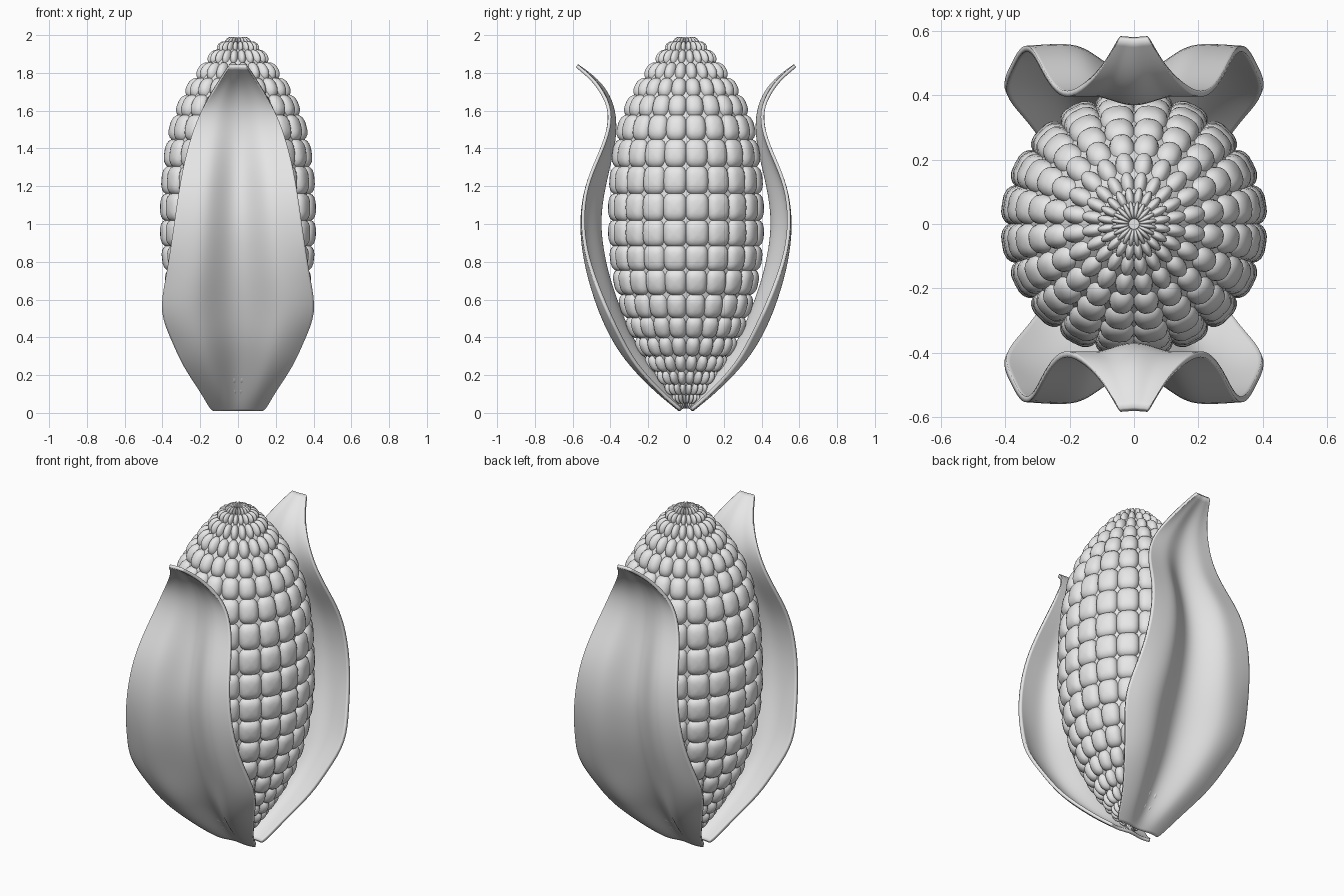
import bpy, bmesh, math
from mathutils import Vector

if "Cube" in bpy.data.objects:
    bpy.data.objects.remove(bpy.data.objects["Cube"])

grey = bpy.data.materials.new("light grey")
grey.diffuse_color = (0.8, 0.8, 0.8, 1)
grey.use_nodes = True
grey.node_tree.nodes["Principled BSDF"].inputs["Base Color"].default_value = grey.diffuse_color


def build(name, verts, faces):
    mesh = bpy.data.meshes.new(name)
    mesh.from_pydata(verts, [], faces)
    mesh.materials.append(grey)
    mesh.shade_smooth()
    obj = bpy.data.objects.new(name, mesh)
    bpy.context.collection.objects.link(obj)
    return obj


# Cob outline: height and outer radius of each kernel ring
RINGS = [(0.03, 0.03), (0.06, 0.07), (0.11, 0.115), (0.17, 0.16), (0.245, 0.21),
         (0.335, 0.262), (0.44, 0.312), (0.555, 0.352), (0.685, 0.385), (0.815, 0.405),
         (0.95, 0.415), (1.09, 0.415), (1.235, 0.408), (1.38, 0.393), (1.52, 0.365),
         (1.64, 0.322), (1.74, 0.27), (1.83, 0.21), (1.905, 0.15), (1.958, 0.10),
         (1.985, 0.055)]
COLUMNS = 20
SIDES = 40

# Core under the kernels
verts, faces = [], []
for k, (z, r) in enumerate(RINGS):
    radius = max(r - 0.035, 0.008)
    height = min(z, 1.96)
    for i in range(SIDES):
        a = math.tau * i / SIDES
        verts.append((radius * math.cos(a), radius * math.sin(a), height))
        if k:
            j = (i + 1) % SIDES
            low, high = (k - 1) * SIDES, k * SIDES
            faces.append((low + i, low + j, high + j, high + i))
faces.append(tuple(range(SIDES))[::-1])
faces.append(tuple(range(len(verts) - SIDES, len(verts))))
build("cob_core", verts, faces)


def soft(v, p):
    return math.copysign(abs(v) ** p, v)


# One ball shared by all kernels
bm = bmesh.new()
bmesh.ops.create_uvsphere(bm, u_segments=16, v_segments=10, radius=1)
bm.verts.index_update()
ball_verts = [v.co.copy() for v in bm.verts]
ball_faces = [[v.index for v in f.verts] for f in bm.faces]
bm.free()

# Kernels: pillow shapes, squarer at the middle and rounder at the ends
verts, faces = [], []
for k, (z, r) in enumerate(RINGS):
    slope = Vector(RINGS[min(k + 1, len(RINGS) - 1)]) - Vector(RINGS[max(k - 1, 0)])
    span = slope.length / (2 if 0 < k < len(RINGS) - 1 else 1)
    slope.normalize()                                   # (dz, dr) along the cob
    power = 1 - 0.38 * math.sin(math.pi * z / 2)
    depth = min(0.05, 0.012 + r * 0.2)
    width = max(r - depth * 0.4, 0.015) * math.sin(math.pi / COLUMNS) * 1.04
    height = span * 0.55
    # shape of one kernel in this ring: sideways, along, outward
    shape = []
    for x, y, h in ball_verts:
        flat = math.hypot(x, y)
        ca, sa = (x / flat, y / flat) if flat > 1e-4 else (0, 0)
        rim = flat ** (0.85 * power + 0.15)
        shape.append((soft(ca, power) * rim * width, soft(sa, power) * rim * height,
                      (soft(h, 0.9) - 1) * depth))
    for c in range(COLUMNS):
        a = math.tau * (c + 0.5) / COLUMNS
        ca, sa = math.cos(a), math.sin(a)
        start = len(verts)
        for s, u, o in shape:
            rad = r + u * slope.y + o * slope.x
            verts.append((ca * rad - sa * s, sa * rad + ca * s, z + u * slope.x - o * slope.y))
        faces.extend([start + i for i in f] for f in ball_faces)
build("kernels", verts, faces)

# Husk rows: height, half width, depth at crease, at fold, at edge
HUSK = [(0.01, 0.14, 0.03, 0.04, 0.03), (0.05, 0.165, 0.065, 0.09, 0.08),
        (0.12, 0.205, 0.115, 0.175, 0.155), (0.25, 0.295, 0.205, 0.305, 0.275),
        (0.38, 0.35, 0.29, 0.395, 0.345), (0.53, 0.418, 0.355, 0.465, 0.42),
        (0.70, 0.385, 0.415, 0.52, 0.49), (0.85, 0.36, 0.45, 0.552, 0.54),
        (1.02, 0.335, 0.47, 0.566, 0.56), (1.20, 0.31, 0.442, 0.54, 0.54),
        (1.35, 0.28, 0.405, 0.475, 0.475), (1.48, 0.243, 0.382, 0.42, 0.42),
        (1.60, 0.197, 0.388, 0.408, 0.405), (1.70, 0.13, 0.43, 0.447, 0.455),
        (1.77, 0.085, 0.495, 0.505, 0.51), (1.83, 0.045, 0.58, 0.582, 0.585)]
ACROSS = 17


def husk_depth(t, crease, fold, edge):
    t = abs(t)
    if t < 0.6:
        return crease + (fold - crease) * (0.5 - 0.5 * math.cos(math.pi * t / 0.6))
    return fold + (edge - fold) * ((t - 0.6) / 0.4) ** 2


# Two matching husks, the second turned half way round
for name, turn in (("front_husk", 1), ("back_husk", -1)):
    verts, faces = [], []
    for k, (z, w, crease, fold, edge) in enumerate(HUSK):
        for i in range(ACROSS):
            t = i / 8 - 1
            verts.append((turn * w * t, -turn * husk_depth(t, crease, fold, edge), z))
            if k and i:
                n = k * ACROSS + i
                faces.append((n - ACROSS - 1, n - ACROSS, n, n - 1))
    husk = build(name, verts, faces)
    sub = husk.modifiers.new("smooth", 'SUBSURF')
    sub.levels = sub.render_levels = 2
    thick = husk.modifiers.new("thickness", 'SOLIDIFY')
    thick.thickness = 0.018
    thick.offset = -1
